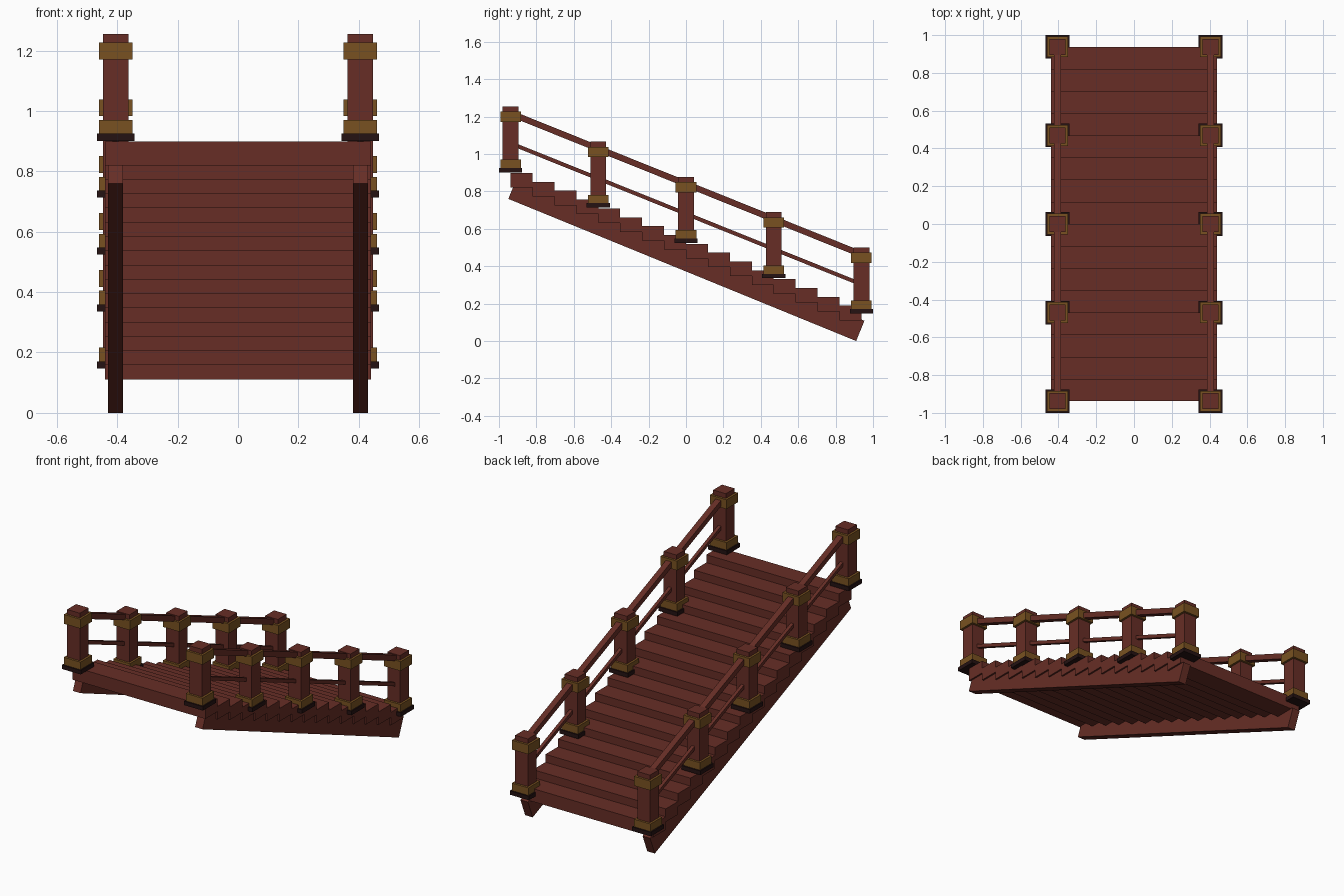
import bpy, bmesh, math
from mathutils import Matrix, Vector

if "Cube" in bpy.data.objects:
    bpy.data.objects.remove(bpy.data.objects["Cube"])


def material(name, color):
    m = bpy.data.materials.new(name)
    m.diffuse_color = (*color, 1)
    m.use_nodes = True
    m.node_tree.nodes["Principled BSDF"].inputs["Base Color"].default_value = m.diffuse_color
    return m


WOOD = material("red_brown_wood", (0.135, 0.027, 0.019))
BRASS = material("dull_brass", (0.19, 0.083, 0.015))
DARK = material("dark_base", (0.018, 0.006, 0.006))


def box(name, center, size, mat, tilt=0.0):
    """Box of the given full size, tilted about the x axis."""
    bm = bmesh.new()
    bmesh.ops.create_cube(bm, size=1, matrix=Matrix.Diagonal((*size, 1)))
    me = bpy.data.meshes.new(name)
    bm.to_mesh(me)
    bm.free()
    me.materials.append(mat)
    ob = bpy.data.objects.new(name, me)
    ob.location = center
    ob.rotation_euler.x = tilt
    bpy.context.collection.objects.link(ob)
    return ob


def slab(name, x, y, half, z0, z1, mat):
    """Upright square block between two heights."""
    return box(name, (x, y, (z0 + z1) / 2), (2 * half, 2 * half, z1 - z0), mat)


# Treads, descending towards +y
STEPS, RUN, RISE, THICK = 16, 0.1172, 0.0473, 0.078
for i in range(STEPS):
    y = (i - (STEPS - 1) / 2) * RUN
    box("tread", (0, y, 0.898 - i * RISE - THICK / 2), (0.88, RUN, THICK), WOOD)

SLOPE = -math.atan(0.76 / 1.86)
RAIL_SLOPE = -math.atan(0.1885 / 0.469)
for side in (-1, 1):
    # Sloping side beam under the treads
    box("stringer", (side * 0.405, 0.002, 0.434), (0.05, 2.009, 0.117), WOOD, SLOPE)

    # Handrail and thinner lower rail
    x = side * 0.405
    length = 1.86 / math.cos(RAIL_SLOPE)
    box("handrail", (x, 0, 0.84), (0.036, length, 0.033), WOOD, RAIL_SLOPE)
    box("lower_rail", (x, 0, 0.68), (0.02, length, 0.021), WOOD, RAIL_SLOPE)

    # Posts with dark base and two brass collars
    for k in range(5):
        y = (k - 2) * 0.469
        z = 0.901 - k * 0.1885
        slab("post", x, y, 0.042, z + 0.01, z + 0.354, WOOD)
        slab("post_base", x, y, 0.0625, z, z + 0.024, DARK)
        slab("lower_collar", x, y, 0.055, z + 0.024, z + 0.069, BRASS)
        slab("upper_collar", x, y, 0.055, z + 0.27, z + 0.326, BRASS)
